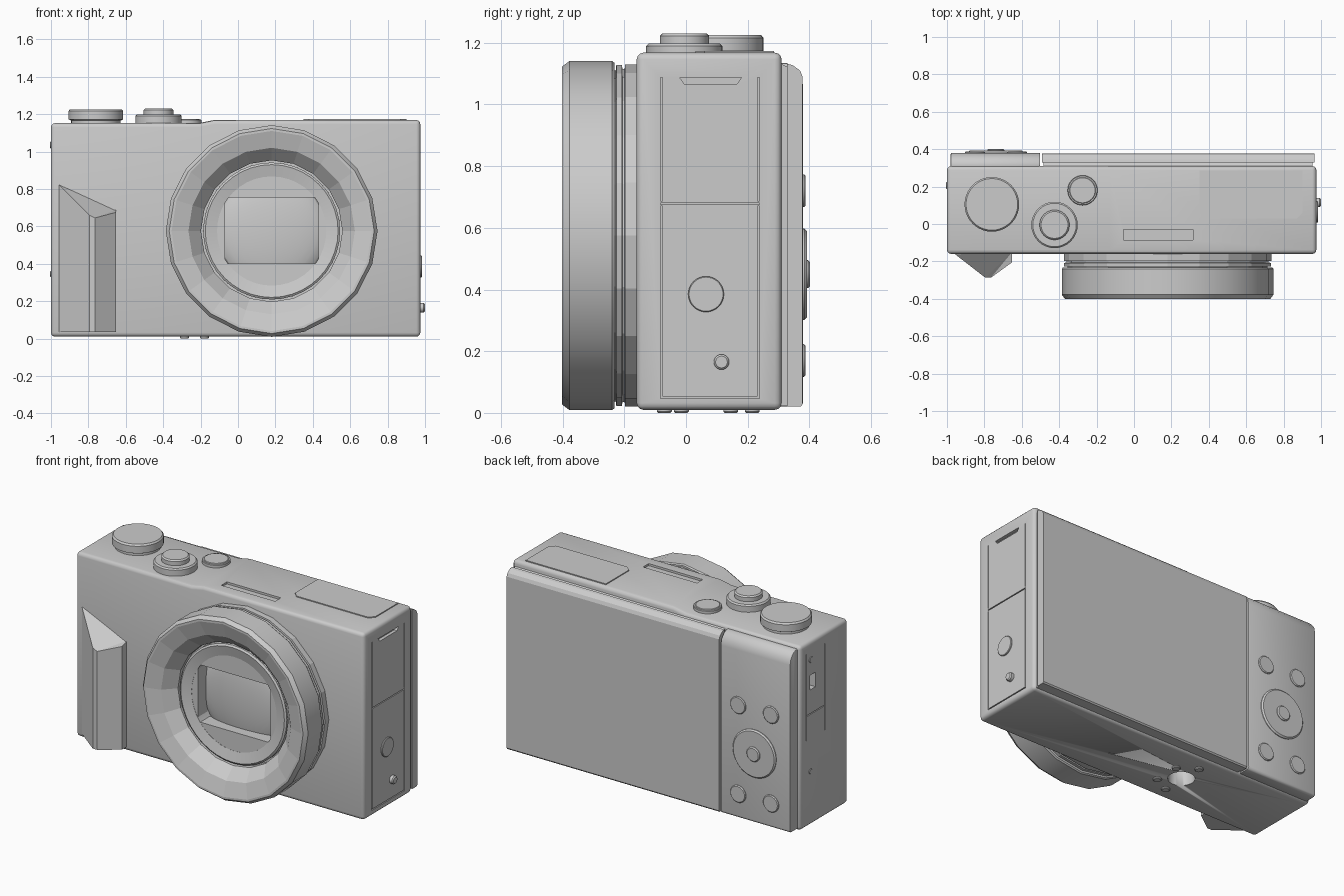
import bpy, bmesh, math
from mathutils import Vector, Matrix

if "Cube" in bpy.data.objects:
    bpy.data.objects.remove(bpy.data.objects["Cube"])


def make(name, bm, smooth=None):
    bmesh.ops.recalc_face_normals(bm, faces=bm.faces)
    me = bpy.data.meshes.new(name)
    bm.to_mesh(me)
    bm.free()
    ob = bpy.data.objects.new(name, me)
    bpy.context.collection.objects.link(ob)
    if smooth:
        shade(ob, smooth)
    return ob


def shade(ob, angle=30):
    bpy.ops.object.select_all(action='DESELECT')
    bpy.context.view_layer.objects.active = ob
    ob.select_set(True)
    bpy.ops.object.shade_smooth_by_angle(angle=math.radians(angle))


def lathe(name, profile, origin, axis, n=32, smooth=30, closed=False):
    """Revolve (radius, offset) points about an axis; radius 0 caps the end."""
    bm = bmesh.new()
    m = Matrix.Translation(origin) @ Vector((0, 0, 1)).rotation_difference(Vector(axis)).to_matrix().to_4x4()
    rings = []
    for r, h in profile:
        k = 1 if r == 0 else n
        rings.append([bm.verts.new(m @ Vector((r * math.cos(2 * math.pi * i / n),
                                               r * math.sin(2 * math.pi * i / n), h))) for i in range(k)])
    pairs = list(zip(rings, rings[1:])) + ([(rings[-1], rings[0])] if closed else [])
    for a, b in pairs:
        for i in range(n):
            j = (i + 1) % n
            quad = [a[i % len(a)], a[j % len(a)], b[j % len(b)], b[i % len(b)]]
            bm.faces.new(list(dict.fromkeys(quad)))
    return make(name, bm, smooth)


def button(name, origin, axis, r, h, sink=0.01, c=0.008, n=32):
    """Round button with a chamfered top."""
    return lathe(name, [(0, -sink), (r, -sink), (r, h - c), (r - c, h), (0, h)], origin, axis, n)


def prism(name, pts, axis, a, b, bevel=0, segs=2):
    """Extrude a profile along x ((y,z) points), y ((x,z)) or z ((x,y))."""
    bm = bmesh.new()

    def p(u, v, t):
        return {'x': (t, u, v), 'y': (u, t, v), 'z': (u, v, t)}[axis]
    lo = [bm.verts.new(p(u, v, a)) for u, v in pts]
    hi = [bm.verts.new(p(u, v, b)) for u, v in pts]
    bm.faces.new(lo)
    bm.faces.new(hi)
    for i in range(len(pts)):
        j = (i + 1) % len(pts)
        bm.faces.new([lo[i], lo[j], hi[j], hi[i]])
    bmesh.ops.recalc_face_normals(bm, faces=bm.faces)
    if bevel:
        edges = [e for e in bm.edges if e.calc_face_angle() > 0.6]
        bmesh.ops.bevel(bm, geom=edges, offset=bevel, segments=segs, profile=0.5, affect='EDGES')
    return make(name, bm)


def box(name, x0, x1, y0, y1, z0, z1, bevel=0):
    return prism(name, [(x0, y0), (x1, y0), (x1, y1), (x0, y1)], 'z', z0, z1, bevel)


def cut(ob, cutter):
    cutter.hide_render = True
    cutter.hide_set(True)
    m = ob.modifiers.new("cut", 'BOOLEAN')
    m.object, m.operation, m.solver = cutter, 'DIFFERENCE', 'EXACT'


# Body: stepped top outline extruded front to back
body = prism("body", [(-1, 0.01), (0.975, 0.01), (0.975, 1.168), (-0.13, 1.168), (-0.21, 1.152), (-1, 1.152)],
             'y', -0.16, 0.31, 0.022, 3)

# Recesses: tripod socket, top slot, side port, door seams
cut(body, lathe("tripod_cutter", [(0, -0.05), (0.075, -0.05), (0.075, 0.12), (0, 0.12)], (-0.28, 0.07, 0), (0, 0, 1)))
cut(body, box("slot_cutter", -0.055, 0.315, -0.085, -0.03, 1.155, 1.2))
cut(body, box("port_cutter", -1.05, -0.95, 0.16, 0.215, 0.85, 0.94))
g = 0.003
cut(body, prism("strap_slot_cutter", [(-0.02, 1.087), (0.18, 1.087), (0.165, 1.066), (-0.005, 1.066)], 'x', 0.955, 1.05))
for i, (y0, y1, z0, z1) in enumerate([
        (-0.08, -0.08, 0.05, 0.668), (0.235, 0.235, 0.05, 0.668), (-0.08, 0.235, 0.05, 0.05),
        (-0.08, 0.235, 0.678, 0.678), (-0.08, -0.08, 0.69, 1.085), (0.235, 0.235, 0.69, 1.085)]):
    cut(body, box(f"right_seam_cutter_{i}", 0.965, 1.05, y0 - g, y1 + g, z0 - g, z1 + g))
for i, (y0, y1, z0, z1) in enumerate([
        (0.07, 0.07, 0.55, 1.08), (0.25, 0.25, 0.55, 1.08), (0.08, 0.24, 0.7, 0.7)]):
    cut(body, box(f"left_seam_cutter_{i}", -1.05, -0.99, y0 - g, y1 + g, z0 - g, z1 + g))
shade(body)

# Hand grip: faceted wedge with a sloping top
bm = bmesh.new()
plan = [(-0.96, -0.15, 0.825), (-0.955, -0.163, 0.82), (-0.795, -0.287, 0.66), (-0.765, -0.287, 0.645),
        (-0.652, -0.205, 0.675), (-0.652, -0.15, 0.69)]
lo = [bm.verts.new((x, y, 0.035)) for x, y, z in plan]
hi = [bm.verts.new(p) for p in plan]
bm.faces.new(lo)
bmesh.ops.triangulate(bm, faces=[bm.faces.new(hi)])
for i in range(6):
    bm.faces.new([lo[i], lo[(i + 1) % 6], hi[(i + 1) % 6], hi[i]])
make("hand_grip", bm)

# Lens: offsets are measured along -y from y = 0
L, F = (0.18, 0, 0.575), (0, -1, 0)
lathe("lens_barrel", [(0.555, 0.15), (0.555, 0.197), (0.54, 0.199), (0.54, 0.206), (0.553, 0.208),
                      (0.553, 0.226), (0.535, 0.228), (0.535, 0.24)], L, F, 20, None)
lathe("lens_ring", [(0.5, 0.232), (0.56, 0.232), (0.566, 0.24), (0.566, 0.378), (0.548, 0.402), (0.535, 0.402)], L, F, 20)
lathe("lens_bowl", [(0.535, 0.402), (0.445, 0.375), (0.378, 0.305), (0.378, 0.27), (0.366, 0.27)], L, F, 20, None)
lathe("lens_inner_ring", [(0.366, 0.16), (0.366, 0.302), (0.355, 0.31), (0.292, 0.295), (0.292, 0.16)], L, F, 40)
window = lathe("lens_window_frame", [(0, 0.2), (0.293, 0.2), (0.293, 0.294), (0, 0.294)], L, F, 40)
cut(window, box("window_cutter", -0.07, 0.43, -0.4, -0.1, 0.4, 0.755))
dome = [(0.292 * math.sin(t * math.pi / 16), 0.185 + 0.06 * math.cos(t * math.pi / 16)) for t in range(1, 9)]
lathe("lens_glass", [(0, 0.245)] + dome, L, F, 40)

# Top controls
lathe("mode_dial", [(0, 1.14), (0.132, 1.14), (0.132, 1.165), (0.146, 1.172), (0.146, 1.216), (0.138, 1.226), (0, 1.226)],
      (-0.76, 0.105, 0), (0, 0, 1), 40)
button("zoom_ring", (-0.425, -0.005, 1.15), (0, 0, 1), 0.124, 0.047)
button("shutter_button", (-0.425, -0.005, 1.195), (0, 0, 1), 0.08, 0.035)
button("power_button_collar", (-0.275, 0.18, 1.15), (0, 0, 1), 0.08, 0.021, c=0.003)
button("power_button", (-0.275, 0.18, 1.165), (0, 0, 1), 0.07, 0.01, c=0.003)
c = 0.03
prism("flash_lid", [(0.35 + c, 0.03), (0.9 - c, 0.03), (0.9, 0.03 + c), (0.9, 0.285), (0.35, 0.285), (0.35, 0.03 + c)],
      'z', 1.16, 1.174)

# Back: hinged screen and control panel
prism("screen_base", [(0.3, 0.022), (0.335, 0.022), (0.335, 1.12), (0.3, 1.135)], 'x', -0.485, 0.955)
prism("screen_panel", [(0.328, 0.02), (0.372, 0.02), (0.378, 0.028), (0.378, 1.09), (0.37, 1.11), (0.345, 1.128), (0.328, 1.132)],
      'x', -0.492, 0.965)
shade(prism("control_panel", [(0.3, 0.02), (0.37, 0.02), (0.38, 0.03), (0.38, 1.06), (0.372, 1.095), (0.35, 1.122),
                              (0.325, 1.135), (0.3, 1.135)], 'x', -0.98, -0.502, 0.006))
B = (0, 1, 0)
for i, x in enumerate((-0.625, -0.85)):
    for j, z in enumerate((0.72, 0.17)):
        button(f"back_button_{i}{j}", (x, 0.38, z), B, 0.053, 0.008, c=0.005)
button("control_wheel", (-0.738, 0.38, 0.45), B, 0.148, 0.012, c=0.008, n=40)
button("wheel_centre", (-0.738, 0.39, 0.45), B, 0.045, 0.012, c=0.006)

# Side details
button("side_cap", (0.975, 0.065, 0.385), (1, 0, 0), 0.058, 0.009, c=0.003)
button("strap_pin", (0.975, 0.115, 0.165), (1, 0, 0), 0.025, 0.024, c=0.006)
button("left_pin_top", (-1, 0.205, 1.035), (-1, 0, 0), 0.018, 0.004, c=0.002, n=20)
button("left_pin_bottom", (-1, 0.21, 0.345), (-1, 0, 0), 0.015, 0.004, c=0.002, n=20)

# Feet under the body
for i, (x, y) in enumerate([(-0.18, -0.015), (-0.285, -0.07), (-0.18, 0.145), (-0.285, 0.215)]):
    button(f"foot_{i}", (x, y, 0.012), (0, 0, -1), 0.024, 0.012, c=0.004, n=20)
